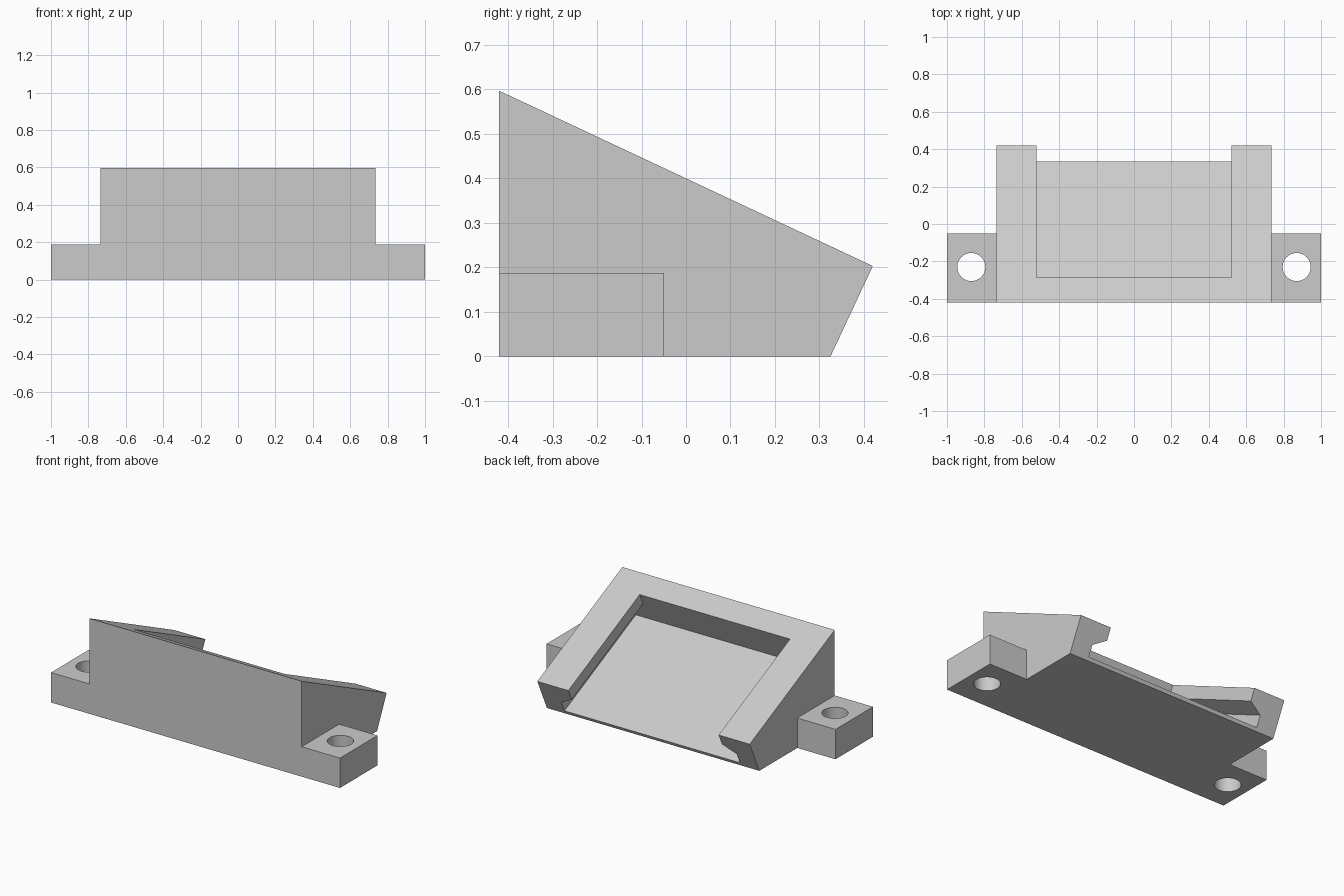
import bpy, bmesh, math
from mathutils import Vector

cube = bpy.data.objects.get("Cube")
if cube:
    bpy.data.objects.remove(cube, do_unlink=True)

grey = bpy.data.materials.new("light grey")
grey.use_nodes = True
colour = (0.6, 0.6, 0.6, 1)
grey.diffuse_color = colour
grey.node_tree.nodes["Principled BSDF"].inputs["Base Color"].default_value = colour


def prism(name, outline, sweep):
    """Extrude a closed outline of 3D points along the sweep vector."""
    bm = bmesh.new()
    face = bm.faces.new([bm.verts.new(p) for p in outline])
    grown = bmesh.ops.extrude_face_region(bm, geom=[face])["geom"]
    moved = [g for g in grown if isinstance(g, bmesh.types.BMVert)]
    bmesh.ops.translate(bm, verts=moved, vec=sweep)
    bmesh.ops.recalc_face_normals(bm, faces=bm.faces)
    mesh = bpy.data.meshes.new(name)
    bm.to_mesh(mesh)
    bm.free()
    mesh.materials.append(grey)
    ob = bpy.data.objects.new(name, mesh)
    bpy.context.collection.objects.link(ob)
    return ob


def combine(target, tool, operation):
    """Apply an exact boolean and discard the tool object."""
    mod = target.modifiers.new(operation, 'BOOLEAN')
    mod.operation, mod.solver, mod.object = operation, 'EXACT', tool
    bpy.ops.object.select_all(action='DESELECT')
    target.select_set(True)
    bpy.context.view_layer.objects.active = target
    bpy.ops.object.modifier_apply(modifier=mod.name)
    bpy.data.objects.remove(tool, do_unlink=True)


# Wedge body, swept across the width
half = 0.735
side = [(-0.42, 0), (0.325, 0), (0.42, 0.203), (-0.42, 0.597)]
body = prism("wedge_mount", [(-half, y, z) for y, z in side], Vector((2 * half, 0, 0)))

# Mounting tabs: one bar running through the body
bar = [(-0.42, 0), (-0.05, 0), (-0.05, 0.187), (-0.42, 0.187)]
combine(body, prism("mounting_tabs", [(-1, y, z) for y, z in bar], Vector((2, 0, 0))), 'UNION')

# Undercut slot, parallel to the slope and open at the back
along = Vector((0, 0.84, -0.394)).normalized()
inward = Vector((0, along.z, -along.y))
start = Vector((0, -0.285, 0.534))
section = [(0.52, -0.1), (0.52, 0.077), (0.607, 0.131), (0.607, 0.202)]
section += [(-x, d) for x, d in reversed(section)]
combine(body, prism("slot_cutter", [start + Vector((x, 0, 0)) + inward * d for x, d in section],
                    along * 1.0), 'DIFFERENCE')

# Screw holes through both tabs
for sign in (-1, 1):
    ring = [(sign * 0.87 + 0.075 * math.cos(a), -0.23 + 0.075 * math.sin(a), -0.1)
            for a in (math.tau * i / 48 for i in range(48))]
    combine(body, prism("hole_cutter", ring, Vector((0, 0, 0.5))), 'DIFFERENCE')

bpy.ops.object.shade_smooth_by_angle(angle=math.radians(20))
